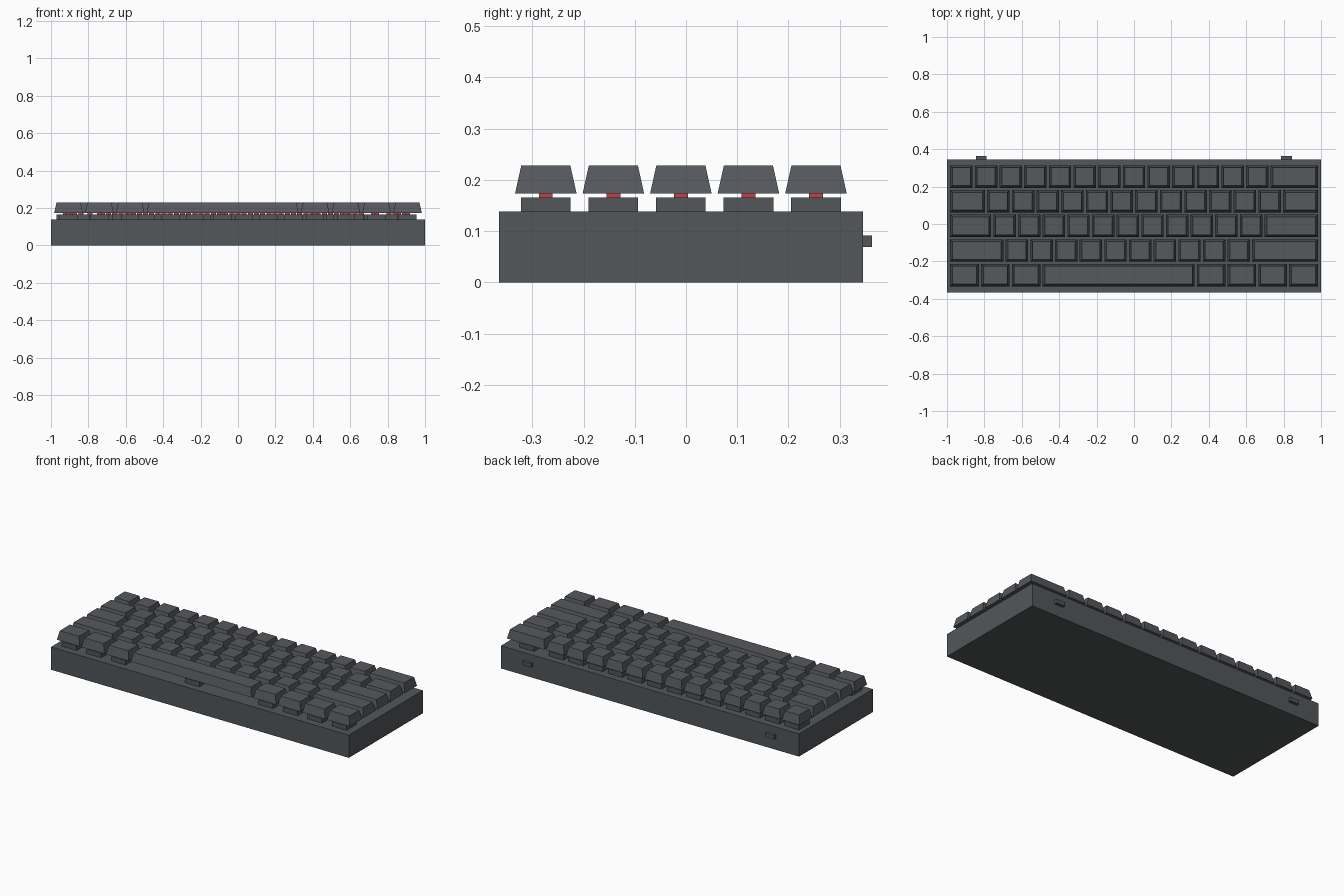
import bpy
import bmesh

if "Cube" in bpy.data.objects:
    bpy.data.objects.remove(bpy.data.objects["Cube"], do_unlink=True)


def material(name, rgb):
    mat = bpy.data.materials.new(name)
    mat.use_nodes = True
    color = (*rgb, 1.0)
    mat.diffuse_color = color
    mat.node_tree.nodes["Principled BSDF"].inputs["Base Color"].default_value = color
    return mat


CASE = material("charcoal case", (0.085, 0.095, 0.1))
CAP = material("slate keycap", (0.092, 0.1, 0.11))
STEM = material("red stem", (0.5, 0.06, 0.07))


def block(name, center, size, z0, z1, mat, inset=0.0):
    """Box standing from z0 to z1, its top drawn in by inset on every side."""
    bm = bmesh.new()
    bmesh.ops.create_cube(bm, size=1.0)
    for v in bm.verts:
        top = v.co.z > 0
        draw_in = inset if top else 0.0
        v.co.x = v.co.x * (size[0] - 2 * draw_in)
        v.co.y = v.co.y * (size[1] - 2 * draw_in)
        v.co.z = z1 - z0 if top else 0.0
    mesh = bpy.data.meshes.new(name)
    bm.to_mesh(mesh)
    bm.free()
    mesh.materials.append(mat)
    obj = bpy.data.objects.new(name, mesh)
    obj.location = (center[0], center[1], z0)
    bpy.context.collection.objects.link(obj)
    return obj


MID_Y = -0.01
UNIT = 0.1318
GAP = 0.012
CASE_TOP = 0.138

# Case
block("case", (0, MID_Y), (2.0, 0.71), 0, CASE_TOP, CASE)

# Connectors on the back
for name, x in (("right_port", -0.817), ("left_port", 0.815)):
    block(name, (x, 0.349), (0.058, 0.028), 0.069, 0.092, CASE)

# Key widths in units, from the back row to the front row
rows = [
    [1] * 13 + [2],
    [1.5] + [1] * 12 + [1.5],
    [1.75] + [1] * 11 + [2.25],
    [2.25] + [1] * 10 + [2.75],
    [1.25] * 3 + [6.25] + [1.25] * 4,
]

# Each key is a switch housing, a stem and a tapered cap
for r, widths in enumerate(rows):
    y = MID_Y + (2 - r) * UNIT
    x = -7.5 * UNIT
    for k, width in enumerate(widths):
        center = (x + width * UNIT / 2, y)
        tag = f"row{r + 1}_key{k + 1}"
        block(f"switch_{tag}", center, (0.097, 0.097), CASE_TOP, 0.166, CASE)
        block(f"stem_{tag}", center, (0.027, 0.027), 0.166, 0.174, STEM)
        block(f"keycap_{tag}", center, (width * UNIT - GAP, UNIT - GAP),
              0.174, 0.228, CAP, inset=0.012)
        x += width * UNIT
